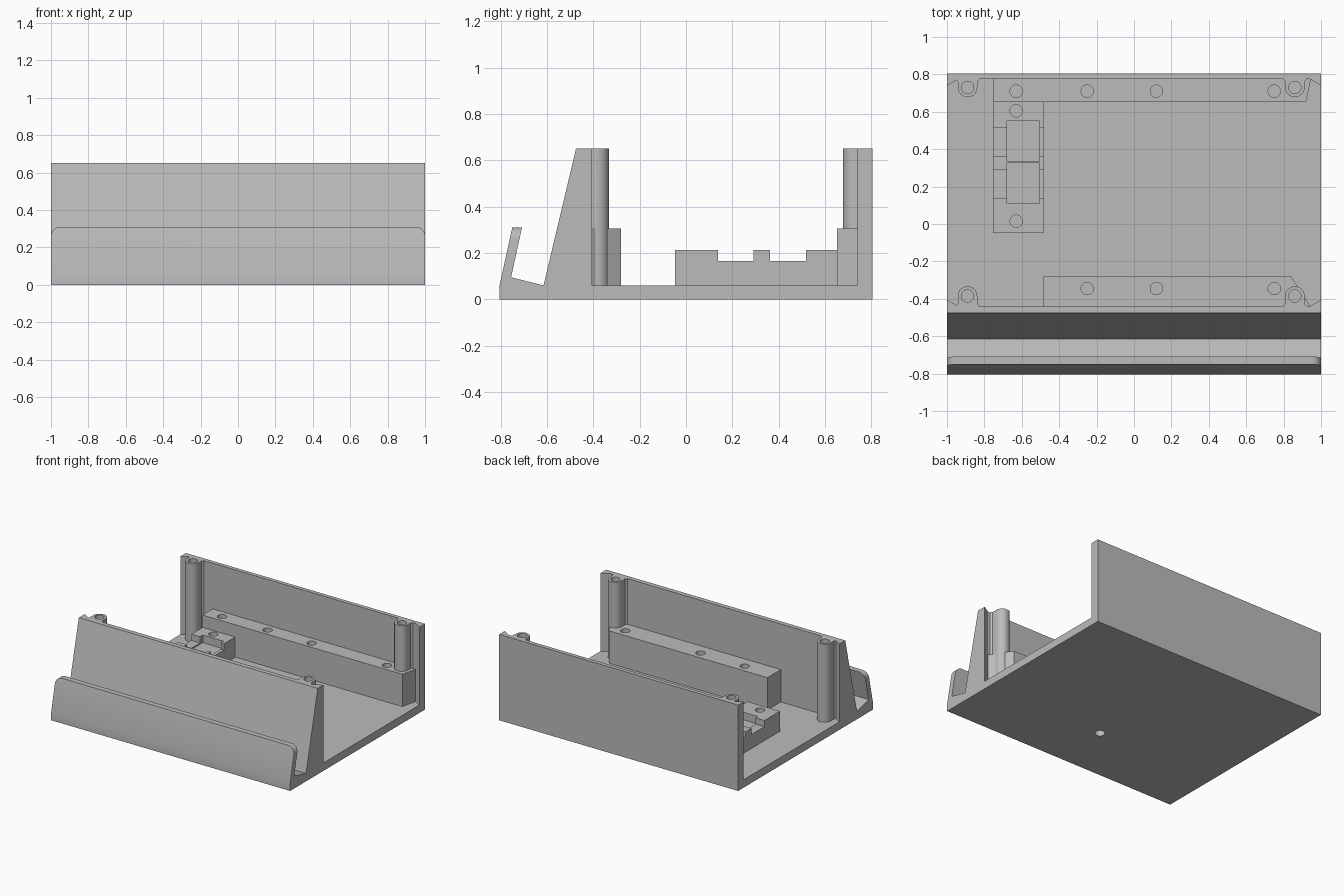
import bpy, bmesh, math

if "Cube" in bpy.data.objects:
    bpy.data.objects.remove(bpy.data.objects["Cube"])

grey = bpy.data.materials.new("plain grey")
grey.diffuse_color = (0.5, 0.5, 0.5, 1)
grey.use_nodes = True
grey.node_tree.nodes["Principled BSDF"].inputs["Base Color"].default_value = grey.diffuse_color


def prism(name, pts, axis, lo, hi):
    """Extrude a 2D outline along an axis from lo to hi."""
    place = {"x": lambda a, b, t: (t, a, b),
             "y": lambda a, b, t: (a, t, b),
             "z": lambda a, b, t: (a, b, t)}[axis]
    bm = bmesh.new()
    bottom = [bm.verts.new(place(a, b, lo)) for a, b in pts]
    top = [bm.verts.new(place(a, b, hi)) for a, b in pts]
    bm.faces.new(bottom)
    bm.faces.new(top)
    n = len(pts)
    for i in range(n):
        j = (i + 1) % n
        bm.faces.new((bottom[i], bottom[j], top[j], top[i]))
    bmesh.ops.recalc_face_normals(bm, faces=bm.faces)
    mesh = bpy.data.meshes.new(name)
    bm.to_mesh(mesh)
    bm.free()
    mesh.materials.append(grey)
    ob = bpy.data.objects.new(name, mesh)
    bpy.context.collection.objects.link(ob)
    return ob


def combine(target, tool, operation):
    mod = target.modifiers.new("combine", "BOOLEAN")
    mod.operation = operation
    mod.solver = "EXACT"
    mod.object = tool
    bpy.context.view_layer.objects.active = target
    bpy.ops.object.modifier_apply(modifier=mod.name)
    bpy.data.objects.remove(tool)


def arc(cx, cy, r, a0, a1, n):
    return [(cx + r * math.cos(math.radians(a0 + (a1 - a0) * i / n)),
             cy + r * math.sin(math.radians(a0 + (a1 - a0) * i / n))) for i in range(n + 1)]


def rect(x0, x1, y0, y1):
    return [(x0, y0), (x1, y0), (x1, y1), (x0, y1)]


def add(*args):
    combine(body, prism("part", *args), "UNION")


def cut(*args):
    combine(body, prism("cutter", *args), "DIFFERENCE")


def hole(x, y, z0, z1, r=0.033):
    cut(arc(x, y, r, 0, 348.75, 31), "z", z0, z1)


FLOOR, TOP, RAIL, BLOCK = 0.06, 0.65, 0.305, 0.212

# Shell: base, front holder lip, sloped front wall and back wall in one profile
body = prism("enclosure_base", [
    (-0.805, 0), (0.805, 0), (0.805, TOP), (0.775, TOP), (0.775, FLOOR),
    (-0.44, FLOOR), (-0.44, TOP), (-0.475, TOP), (-0.615, FLOOR),
    (-0.755, 0.095), (-0.708, 0.31), (-0.75, 0.31), (-0.805, FLOOR)], "x", -1, 1)

# Rounded lip corners and thickened wall ends
for s in (-1, 1):
    corner = arc(0.95, 0.26, 0.05, 0, 90, 8) + [(0.95, 0.34), (1.03, 0.34), (1.03, 0.26)]
    cut([(s * x, z) for x, z in corner], "y", -0.83, -0.69)
    for wall, step in ((-0.44, 1), (0.775, -1)):
        wedge = [(1, 0.035), (0.94, 0), (0.94, -0.008), (1, -0.008)]
        add([(s * x, wall + step * d) for x, d in wedge], "z", FLOOR - 0.02, TOP)

# Rails along both walls
add([(-0.755, 0.652), (0.92, 0.652), (0.948, 0.785), (-0.755, 0.785)], "z", FLOOR - 0.02, RAIL)
add([(-0.485, -0.28), (0.84, -0.28), (0.95, -0.45), (-0.485, -0.45)], "z", FLOOR - 0.02, RAIL)

# Connector block with two pockets and cable slots
add(rect(-0.753, -0.48, -0.047, 0.66), "z", FLOOR - 0.02, BLOCK)
for y0, y1, s0, s1 in ((0.11, 0.325, 0.138, 0.292), (0.333, 0.55, 0.362, 0.517)):
    cut(rect(-0.68, -0.505, y0, y1), "z", 0.155, 0.25)
    cut(rect(-0.78, -0.46, s0, s1), "z", 0.165, 0.25)

# Screw posts, each blended into its wall
posts = [(x, y, wall, d) for x in (-0.89, 0.86)
         for y, wall, d in ((-0.385, -0.44, 1), (0.73, 0.775, -1))]
for x, y, wall, d in posts:
    tip = arc(0, 0, 0.052, 0, 180, 16)
    root = abs(wall - y)
    outline = tip + [(-0.052, 0.015 - root), (-0.064, -root), (-0.064, -root - 0.008),
                     (0.064, -root - 0.008), (0.064, -root), (0.052, 0.015 - root)]
    add([(x + px, y + d * py) for px, py in outline], "z", FLOOR - 0.02, TOP)
for x, y, wall, d in posts:
    hole(x, y, 0.4, 0.7)

# Screw holes in rails and block, mounting hole underneath
for x in (-0.63, -0.25, 0.12, 0.75):
    hole(x, 0.71, 0.12, 0.35)
for x in (-0.25, 0.12, 0.75):
    hole(x, -0.345, 0.12, 0.35)
for y in (0.015, 0.605):
    hole(-0.63, y, 0.08, 0.25)
hole(0, -0.365, -0.05, 0.18, 0.036)

bpy.ops.object.select_all(action="DESELECT")
body.select_set(True)
bpy.context.view_layer.objects.active = body
bpy.ops.object.shade_smooth_by_angle(angle=math.radians(20))
